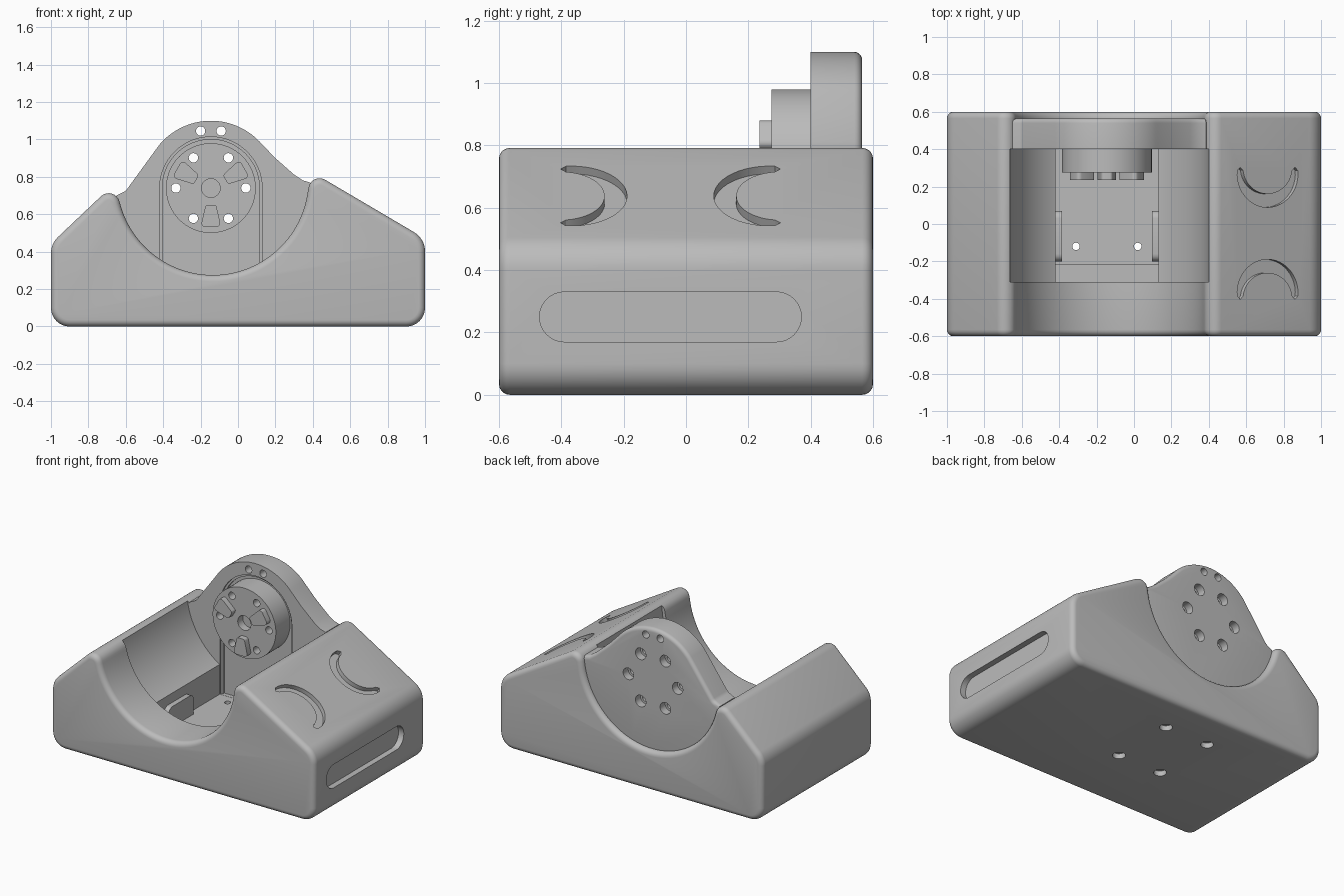
import bpy, bmesh
from math import sin, cos, tan, pi, radians
from mathutils import Vector, Matrix

cube = bpy.data.objects.get("Cube")
if cube:
    bpy.data.objects.remove(cube)

grey = bpy.data.materials.new("matte_grey")
grey.use_nodes = True
grey.diffuse_color = (0.5, 0.5, 0.5, 1)
grey.node_tree.nodes["Principled BSDF"].inputs["Base Color"].default_value = (0.5, 0.5, 0.5, 1)

# Extrusion frames: profile u, profile v, extrusion direction
ALONG_Y = ((1, 0, 0), (0, 0, 1), (0, 1, 0))
ALONG_X = ((0, 1, 0), (0, 0, 1), (1, 0, 0))
ALONG_Z = ((1, 0, 0), (0, 1, 0), (0, 0, 1))
HUB = Vector((-0.145, 0.74))      # axis of the hub
BOWL = Vector((-0.135, 0.787))    # axis of the scoop


def arc(c, r, a0, a1, n=24):
    angles = [radians(a0 + (a1 - a0) * i / n) for i in range(n + 1)]
    return [(c[0] + r * cos(a), c[1] + r * sin(a)) for a in angles]


def circle(c, r, n=32):
    return arc(c, r, 0, 360, n)[:-1]


def rounded(corners, n=8):
    """Polygon from (u, v, radius) corners; radius 0 keeps the point."""
    out = []
    for i, (x, z, r) in enumerate(corners):
        p = Vector((x, z))
        if not r:
            out.append(p)
            continue
        a = (Vector(corners[i - 1][:2]) - p).normalized()
        b = (Vector(corners[(i + 1) % len(corners)][:2]) - p).normalized()
        half = a.angle(b) / 2
        c = p + (a + b).normalized() * (r / sin(half))
        s, e = p + a * (r / tan(half)) - c, p + b * (r / tan(half)) - c
        total = s.angle(e)
        for k in range(n + 1):
            t = k / n
            out.append(c + (s * sin((1 - t) * total) + e * sin(t * total)) / sin(total))
    return out


def prism(name, pts, w0, w1, axes=ALONG_Y, origin=(0, 0, 0), bevel=0, bevel_ends=()):
    u, v, w = map(Vector, axes)
    o = Vector(origin)
    bm = bmesh.new()
    rings = [[bm.verts.new(o + u * p[0] + v * p[1] + w * d) for p in pts] for d in (w0, w1)]
    caps = [bm.faces.new(r) for r in rings]
    for i in range(len(pts)):
        bm.faces.new((rings[0][i - 1], rings[0][i], rings[1][i], rings[1][i - 1]))
    bmesh.ops.recalc_face_normals(bm, faces=bm.faces)
    if bevel:
        edges = [e for k in bevel_ends for e in caps[k].edges]
        bmesh.ops.bevel(bm, geom=edges, offset=bevel, segments=5, profile=0.5, affect='EDGES')
    me = bpy.data.meshes.new(name)
    bm.to_mesh(me)
    bm.free()
    me.materials.append(grey)
    ob = bpy.data.objects.new(name, me)
    bpy.context.collection.objects.link(ob)
    return ob


def combine(target, tools, operation='DIFFERENCE'):
    bpy.context.view_layer.objects.active = target
    for tool in tools:
        mod = target.modifiers.new("cut", 'BOOLEAN')
        mod.operation, mod.solver, mod.object = operation, 'EXACT', tool
        bpy.ops.object.modifier_apply(modifier=mod.name)
        bpy.data.objects.remove(tool)


def box(u0, u1, v0, v1):
    return [(u0, v0), (u1, v0), (u1, v1), (u0, v1)]


# Body: wedge-sided block with a round scoop, edges rounded at both ends
scoop = [(x, z, 0) for x, z in arc(BOWL, 0.512, 195, 350, 48)]
profile = rounded([(-1, 0, 0.1), (-1, 0.443, 0.12), (-0.66, 0.765, 0.06)] + scoop
                  + [(0.392, 0.828, 0.06), (1, 0.47, 0.12), (1, 0, 0.1)])
body = prism("cradle_body", profile, -0.6, 0.6, bevel=0.035, bevel_ends=(0, 1))

# Back plate filling the scoop and rising to a round top
flare = [(0.385, 0.77, 0), (0.345, 0.782, 0), (0.30, 0.812, 0), (0.2, 0.9, 0)]
top = [(x, z, 0) for x, z in arc(HUB, 0.36, 41, 140, 32)]
lower = [(x, z, 0) for x, z in arc(BOWL, 0.53, 194, 356, 40)]
plate = prism("back_plate", rounded(lower + flare + top + [(-0.6, 0.725, 0.05), (-0.65, 0.7, 0)]),
              0.38, 0.565, bevel=0.025, bevel_ends=(1,))
combine(body, [plate], 'UNION')

# Inner hollow, stepped floor pocket and arched recess behind the hub
cutters = [
    prism("hollow_cutter", circle(BOWL, 0.535, 96), -0.31, 0.4),
    prism("step_cutter", box(-0.42, 0.13, -0.31, 0.399), 0.22, 0.6, ALONG_Z),
    prism("pocket_cutter", box(-0.42, 0.13, -0.215, 0.401), 0.13, 0.6, ALONG_Z),
]
for r, depth in ((0.274, 0.415), (0.26, 0.43)):
    arch = arc(HUB, r, 0, 180, 32) + [(HUB.x - r, 0.131), (HUB.x + r, 0.131)]
    cutters.append(prism("arch_cutter", arch, 0.3, depth))

# Stadium slot in the left side
slot = arc((0.29, 0.25), 0.08, -90, 90, 16) + arc((-0.39, 0.25), 0.08, 90, 270, 16)
cutters.append(prism("slot_cutter", slot, 0.96, 1.1, ALONG_X))

# Pair of crescent grooves on the left slope
slope = ((0.861, 0, -0.508), (0, 1, 0), (0.508, 0, 0.861))
for side in (1, -1):
    inner, outer = [], []
    for i in range(25):
        t = pi * i / 24
        half = 0.018 + 0.018 * sin(t)
        mid = Vector((0.17 * cos(t), 0.335 - 0.16 * sin(t)))
        normal = Vector((cos(t) * 0.16, -sin(t) * 0.17)).normalized()
        outer.append(mid + normal * half)
        inner.append(mid - normal * half)
    tip = [(-0.17, 0.353)]
    tail = [(0.17, 0.353)]
    pts = [(p[0], side * p[1]) for p in outer + tip + inner[::-1] + tail]
    cutters.append(prism("crescent_cutter", pts, -0.03, 0.06, slope, (0.715, -0.05, 0.639)))

# Countersunk screw holes through the floor
for x in (-0.31, 0.02):
    for y in (-0.12, 0.33):
        cutters.append(prism("screw_cutter", circle((x, y), 0.02, 20), -0.1, 0.2, ALONG_Z))
        cutters.append(prism("screw_head_cutter", circle((x, y), 0.04, 24), -0.1, 0.035, ALONG_Z))

# Bolt circle and two pin holes through the plate
bolts = [HUB + 0.187 * Vector((cos(k * pi / 3), sin(k * pi / 3))) for k in range(6)]
for c in bolts:
    cutters.append(prism("bolt_cutter", circle(c, 0.025, 20), 0.2, 0.7))
    cutters.append(prism("bolt_head_cutter", circle(c, 0.04, 24), 0.51, 0.7))
for dx in (-0.055, 0.055):
    cutters.append(prism("pin_cutter", circle((HUB.x + dx, 1.045), 0.025, 20), 0.2, 0.7))
combine(body, cutters)

# Hub disc with bolt holes and a shallow centre bore
hub = prism("hub_disc", circle(HUB, 0.24, 64), 0.275, 0.44)
combine(hub, [prism("bolt_cutter", circle(c, 0.025, 20), 0.2, 0.7) for c in bolts]
        + [prism("bore_cutter", circle(HUB, 0.05), 0.2, 0.33)])

# Three drive lugs on the hub
parts = [body, hub]
for angle in (30, 150, 270):
    turn = Matrix.Rotation(radians(angle), 2)
    wedge = rounded([(0.09, -0.028, 0.015), (0.208, -0.055, 0.02),
                     (0.208, 0.055, 0.02), (0.09, 0.028, 0.015)], 4)
    parts.append(prism("drive_lug", [HUB + turn @ p for p in wedge], 0.235, 0.28))

# Low guide pads along the pocket walls
for side in (-1, 1):
    x0, x1 = sorted((HUB.x + side * 0.28, HUB.x + side * 0.24))
    pad = rounded([(-0.2, 0.12, 0), (0.07, 0.12, 0), (0.07, 0.27, 0.04), (-0.2, 0.27, 0.04)], 5)
    parts.append(prism("guide_pad", pad, x0, x1, ALONG_X))

# Smooth curved surfaces, keep crisp edges
bpy.ops.object.select_all(action='DESELECT')
for ob in parts:
    ob.select_set(True)
bpy.context.view_layer.objects.active = body
bpy.ops.object.shade_smooth_by_angle(angle=radians(30))
